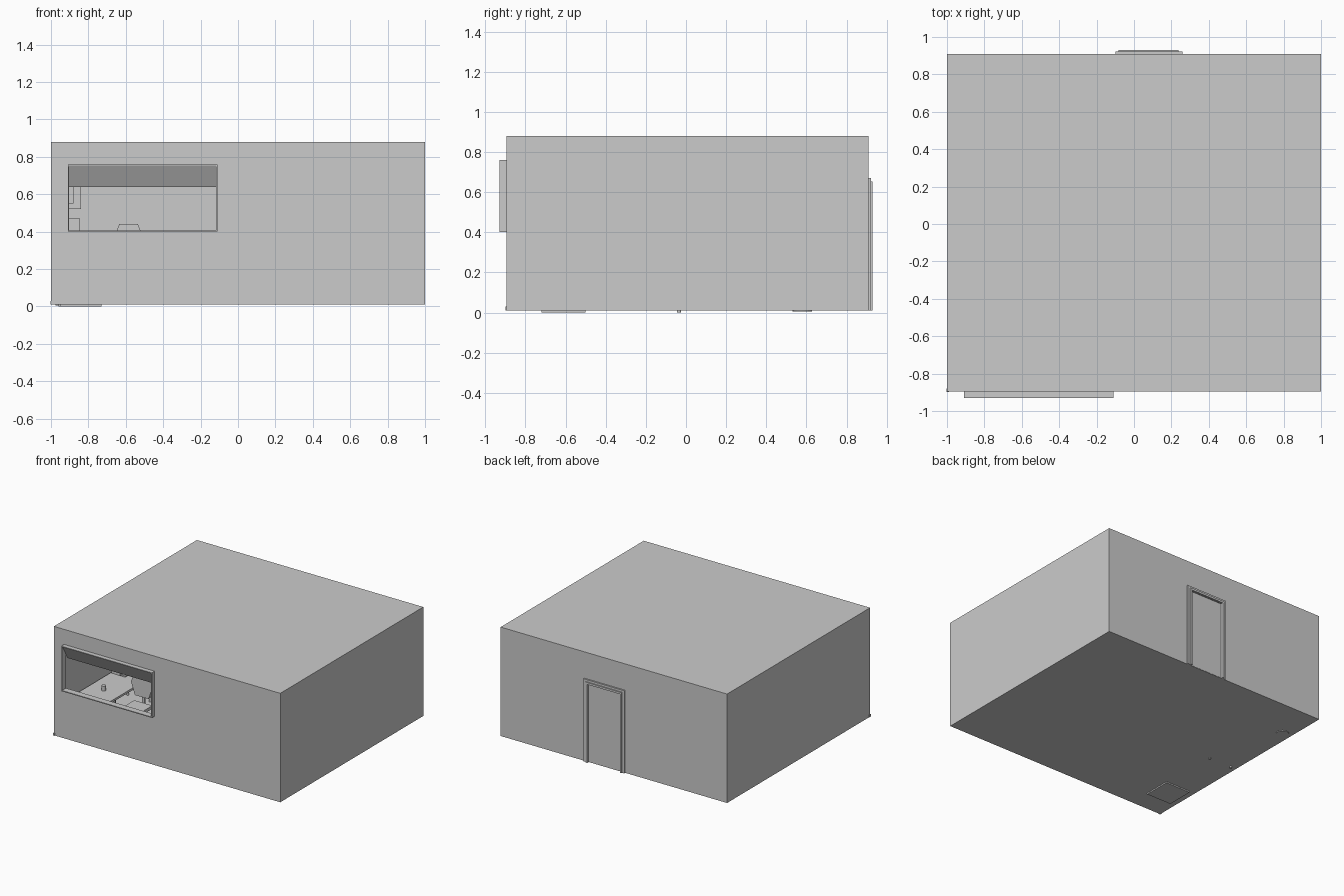
import bpy, bmesh, math
from mathutils import Matrix

if "Cube" in bpy.data.objects:
    bpy.data.objects.remove(bpy.data.objects["Cube"])


def mesh_object(name, bm):
    bmesh.ops.recalc_face_normals(bm, faces=bm.faces)
    me = bpy.data.meshes.new(name)
    bm.to_mesh(me)
    bm.free()
    ob = bpy.data.objects.new(name, me)
    bpy.context.collection.objects.link(ob)
    return ob


def box(name, x, y, z):
    bm = bmesh.new()
    bmesh.ops.create_cube(bm, size=1)
    for v in bm.verts:
        for i, (a, b) in enumerate((x, y, z)):
            v.co[i] = a if v.co[i] < 0 else b
    return mesh_object(name, bm)


def tube(name, x, y, z0, z1, r0, r1=None, n=20):
    bm = bmesh.new()
    bmesh.ops.create_cone(bm, cap_ends=True, segments=n, radius1=r0,
                          radius2=r0 if r1 is None else r1, depth=z1 - z0,
                          matrix=Matrix.Translation((x, y, (z0 + z1) / 2)))
    return mesh_object(name, bm)


def prism(name, outline, axis, a, b):
    """Extrude a 2D outline along x (outline = y,z) or y (outline = x,z)."""
    bm = bmesh.new()
    place = (lambda p, t: (t, p[0], p[1])) if axis == 'x' else (lambda p, t: (p[0], t, p[1]))
    lo = [bm.verts.new(place(p, a)) for p in outline]
    hi = [bm.verts.new(place(p, b)) for p in outline]
    bm.faces.new(lo)
    bm.faces.new(hi)
    n = len(outline)
    for i in range(n):
        bm.faces.new((lo[i], lo[(i + 1) % n], hi[(i + 1) % n], hi[i]))
    return mesh_object(name, bm)


def door_arch(name, x0, x1, top, w, y1):
    outline = [(x0, .01), (x0, top), (x1, top), (x1, .01), (x1 - w, .01),
               (x1 - w, top - w), (x0 + w, top - w), (x0 + w, .01)]
    return prism(name, outline, 'y', .905, y1)


# Hollow room with window opening
T = .008
room = box('room_shell', (-1, 1), (-.895, .91), (.01, .88))
cutters = [box('cavity_cutter', (-1 + T, 1 - T), (-.895 + T, .91 - T), (.01 + T, .88 - T)),
           box('window_cutter', (-.905, -.115), (-1, -.8), (.405, .755))]
for c in cutters:
    m = room.modifiers.new(c.name, 'BOOLEAN')
    m.object, m.operation, m.solver = c, 'DIFFERENCE', 'EXACT'
bpy.context.view_layer.update()
baked = bpy.data.meshes.new_from_object(room.evaluated_get(bpy.context.evaluated_depsgraph_get()))
room.modifiers.clear()
room.data = baked
for c in cutters:
    bpy.data.objects.remove(c)

# Window frame and slanted shutter
F = .007
for nm, z in (('window_sill', (.40, .40 + F)), ('window_head', (.76 - F, .76))):
    box(nm, (-.91, -.11), (-.93, -.88), z)
for nm, x in (('window_jamb_left', (-.91, -.91 + F)), ('window_jamb_right', (-.11 - F, -.11))):
    box(nm, x, (-.93, -.88), (.40, .76))
prism('window_shutter', [(-.925, .755), (-.86, .64), (-.853, .645), (-.912, .755)], 'x', -.905, -.115)

# Stepped door frame on the back
door_arch('door_frame_outer', -.10, .26, .67, .035, .922)
door_arch('door_frame_inner', -.082, .238, .653, .016, .93)
box('door_leaf', (-.067, .223), (.905, .912), (.012, .637))
box('corner_bracket', (-1.003, -.99), (-.899, -.88), (.01, .03))

# Desk with drawer pedestal, two legs and desktop items
box('desk_top', (-.98, -.70), (-.74, 0), (.235, .252))
box('desk_pedestal', (-.95, -.73), (-.72, -.50), (0, .235))
for i in range(3):
    box(f'drawer_front_{i}', (-.73, -.724), (-.71, -.51), (.025 + i * .07, .088 + i * .07))
for i, x in enumerate((-.95, -.75)):
    tube(f'desk_leg_{i}', x, -.035, 0, .235, .01, n=12)
tube('pen_cup', -.85, -.48, .252, .29, .016)
box('monitor_base', (-.93, -.85), (-.21, -.11), (.252, .262))
box('monitor', (-.92, -.845), (-.28, -.04), (.29, .47))
box('monitor_neck', (-.90, -.88), (-.18, -.14), (.262, .29))

# Swivel chair: tapered backrest, seat and star base
CX, CY = -.585, -.44
box('chair_seat', (CX - .08, CX + .08), (CY - .08, CY + .08), (.15, .175))
prism('chair_back', [(CX - .095, .33), (CX - .05, .44), (CX + .05, .44), (CX + .095, .33),
                     (CX + .06, .23), (CX - .06, .23)], 'y', CY + .06, CY + .085)
box('chair_back_post', (CX - .012, CX + .012), (CY + .08, CY + .092), (.15, .30))
tube('chair_column', CX, CY, .04, .15, .012)
for i in range(5):
    a = i * math.tau / 5
    arm = box(f'chair_arm_{i}', (0, .09), (-.009, .009), (.03, .045))
    arm.matrix_world = Matrix.Translation((CX, CY, 0)) @ Matrix.Rotation(a, 4, 'Z')
    tube(f'chair_castor_{i}', CX + .085 * math.cos(a), CY + .085 * math.sin(a), .018, .034, .01, n=10)

# Waste bin and wall cabinets
tube('waste_bin', -.927, .58, .005, .11, .048, .058)
box('wall_cabinet', (-.992, -.84), (.30, .75), (.52, .75))
box('wall_box', (-.992, -.88), (.10, .25), (.55, .70))
